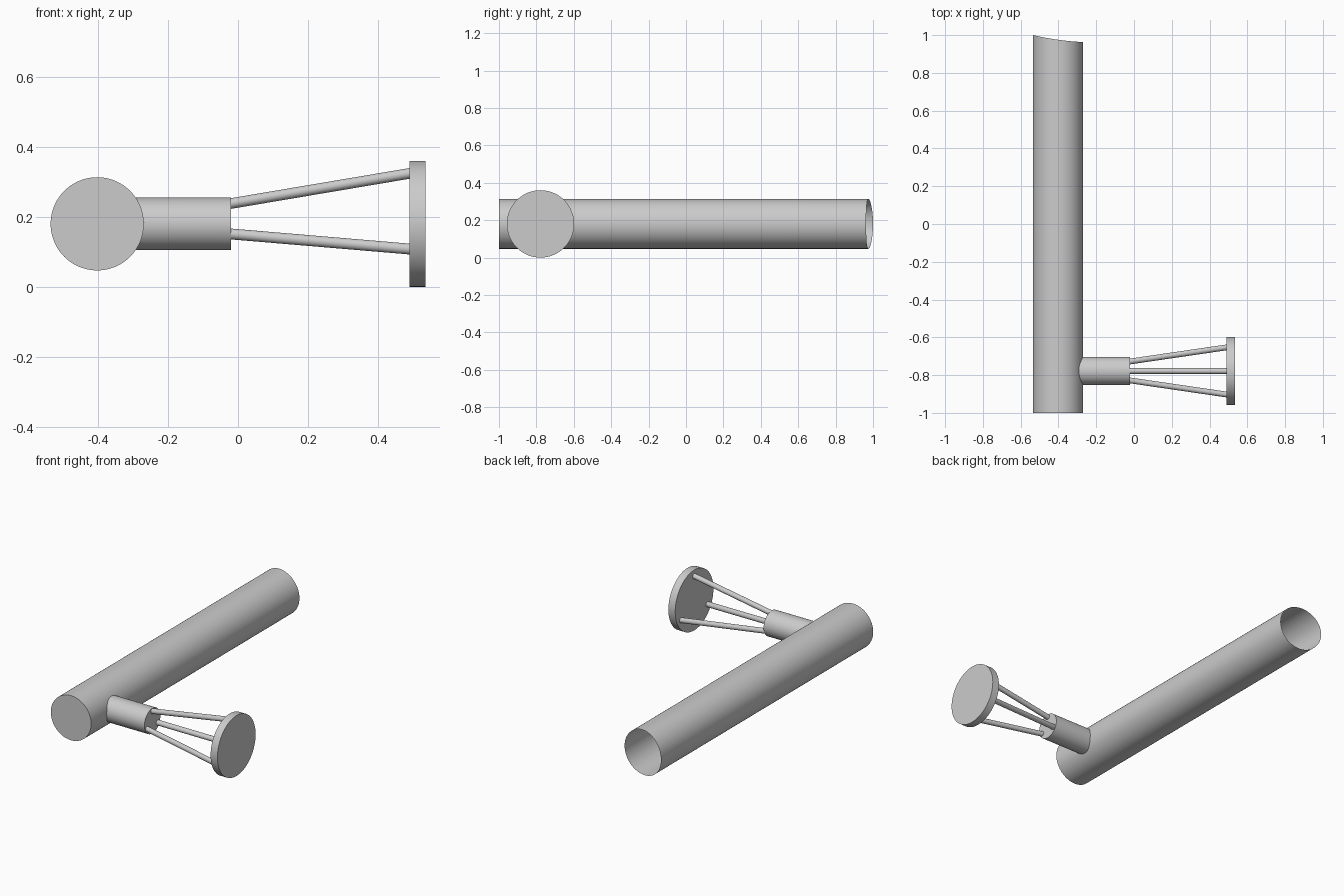
import bpy
from math import sin, cos, pi, sqrt, radians
from mathutils import Vector

cube = bpy.data.objects.get("Cube")
if cube:
    bpy.data.objects.remove(cube, do_unlink=True)

grey = bpy.data.materials.new("grey metal")
grey.use_nodes = True
colour = (0.6, 0.6, 0.6, 1)
grey.diffuse_color = colour
grey.node_tree.nodes["Principled BSDF"].inputs["Base Color"].default_value = colour

MID_Z = 0.18            # height of every axis
DUCT_X, DUCT_R = -0.402, 0.133
ARM_Y, ARM_R = -0.778, 0.075


def tube(name, start, end, radius, segs=64, caps=(True, True), trim=None):
    """Cylinder between two points; trim(ring index, point) may move ring points."""
    start, end = Vector(start), Vector(end)
    axis = (end - start).normalized()
    u = axis.orthogonal().normalized()
    v = axis.cross(u)
    verts = []
    for ring, centre in enumerate((start, end)):
        for i in range(segs):
            a = 2 * pi * i / segs
            p = centre + radius * (cos(a) * u + sin(a) * v)
            verts.append(trim(ring, p) if trim else p)
    faces = [(i, (i + 1) % segs, segs + (i + 1) % segs, segs + i) for i in range(segs)]
    if caps[0]:
        faces.append(tuple(reversed(range(segs))))
    if caps[1]:
        faces.append(tuple(range(segs, 2 * segs)))
    mesh = bpy.data.meshes.new(name)
    mesh.from_pydata(verts, [], faces)
    mesh.materials.append(grey)
    obj = bpy.data.objects.new(name, mesh)
    bpy.context.collection.objects.link(obj)
    bpy.ops.object.select_all(action='DESELECT')
    obj.select_set(True)
    bpy.context.view_layer.objects.active = obj
    bpy.ops.object.shade_smooth_by_angle(angle=radians(35))
    return obj


# Long duct: closed front, open back with a gently curved slanting cut
def back_cut(ring, p):
    if ring:
        t = (DUCT_X + DUCT_R - p.x) / (2 * DUCT_R)
        p.y = 0.963 + 0.037 * (0.35 * t + 0.65 * t * t)
    return p


tube("main_duct", (DUCT_X, -1, MID_Z), (DUCT_X, 1, MID_Z), DUCT_R, 96,
     (True, False), back_cut)


# Side branch: inner end follows the surface of the duct
def saddle(ring, p):
    if not ring:
        p.x = DUCT_X + sqrt(DUCT_R ** 2 - (p.z - MID_Z) ** 2)
    return p


tube("side_branch", (DUCT_X, ARM_Y, MID_Z), (-0.02, ARM_Y, MID_Z), ARM_R, 64,
     (False, True), saddle)

# End plate
tube("end_plate", (0.49, ARM_Y, MID_Z), (0.535, ARM_Y, MID_Z), 0.18, 96)


# Three splayed struts, with ends cut flush to the branch and plate
def flush(ring, p):
    p.x = 0.49 if ring else -0.02
    return p


for n, name in enumerate(("top_strut", "left_strut", "right_strut")):
    a = pi / 2 + n * 2 * pi / 3
    dy, dz = cos(a), sin(a)
    tube(name, (-0.02, ARM_Y + 0.058 * dy, MID_Z + 0.058 * dz),
         (0.49, ARM_Y + 0.144 * dy, MID_Z + 0.144 * dz), 0.0155, 24,
         (False, False), flush)
